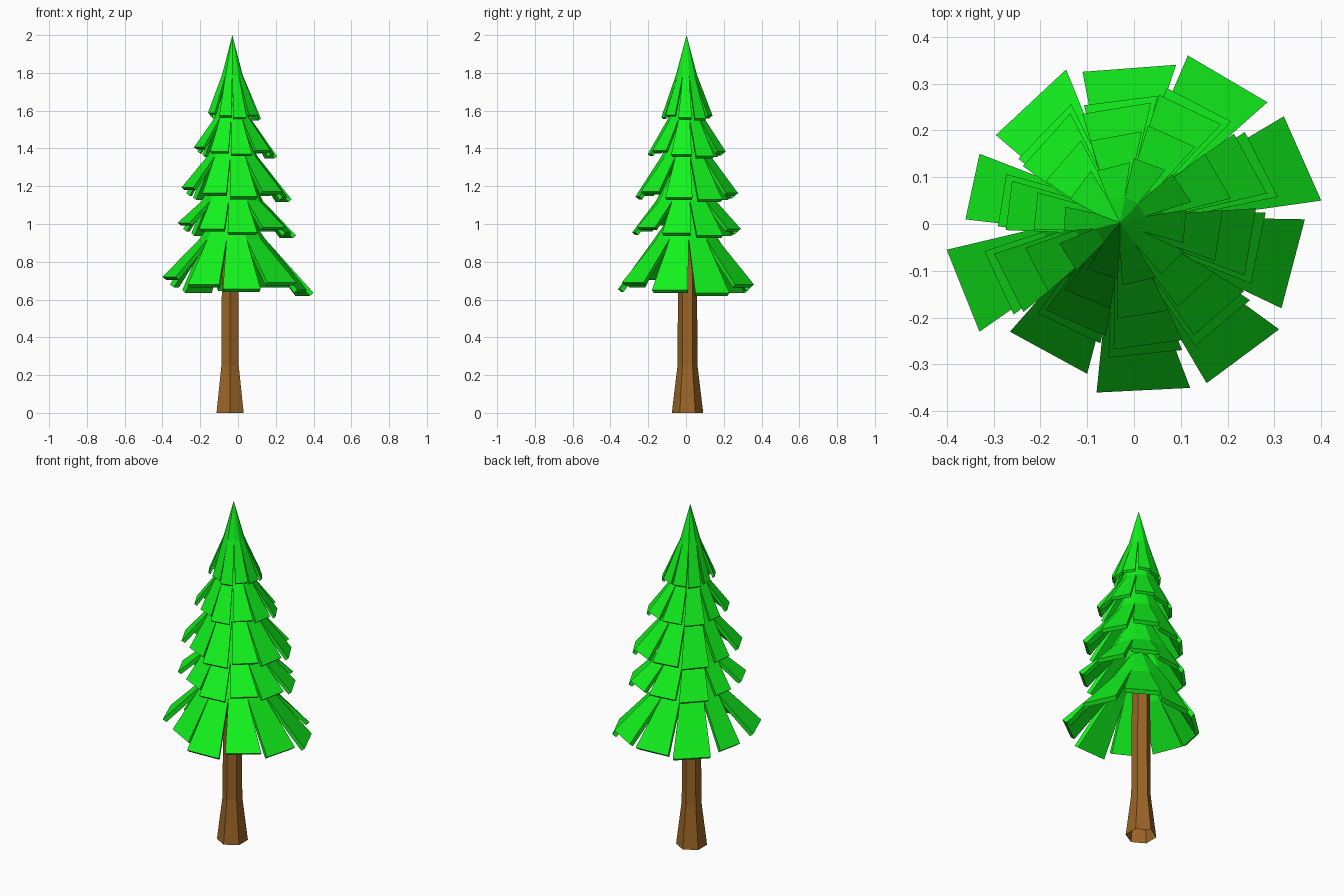
import bpy, math
from mathutils import Vector

if "Cube" in bpy.data.objects:
    bpy.data.objects.remove(bpy.data.objects["Cube"])


def material(name, rgb):
    m = bpy.data.materials.new(name)
    m.diffuse_color = (*rgb, 1)
    m.use_nodes = True
    m.node_tree.nodes["Principled BSDF"].inputs["Base Color"].default_value = m.diffuse_color
    return m


def add_mesh(name, verts, faces, mat):
    me = bpy.data.meshes.new(name)
    me.from_pydata(verts, [], faces)
    me.materials.append(mat)
    ob = bpy.data.objects.new(name, me)
    bpy.context.collection.objects.link(ob)
    return ob


green = material("needles", (0.006, 0.9, 0.012))
brown = material("bark", (0.33, 0.13, 0.02))

# Trunk: flared six-sided tube
verts, faces = [], []
for r, z in [(0.083, 0), (0.053, 0.25), (0.048, 1.1)]:
    for i in range(6):
        a = math.radians(90 + 60 * i)
        verts.append((-0.042 + r * math.cos(a), 0.008 + r * math.sin(a), z))
for k in range(2):
    for i in range(6):
        j = (i + 1) % 6
        faces.append((k * 6 + i, k * 6 + j, k * 6 + 6 + j, k * 6 + 6 + i))
add_mesh("trunk", verts, faces, brown)

# Ten drooping flaps, clockwise from the back: two tip corners and tip height
FLAPS = [
    (-0.11, 0.325, 0.09, 0.34, 0.66), (0.115, 0.36, 0.285, 0.26, 0.68),
    (0.32, 0.23, 0.40, 0.05, 0.635), (0.365, 0.01, 0.315, -0.18, 0.65),
    (0.31, -0.225, 0.155, -0.34, 0.69), (0.12, -0.35, -0.08, -0.36, 0.655),
    (-0.10, -0.32, -0.265, -0.23, 0.68), (-0.33, -0.23, -0.40, -0.055, 0.72),
    (-0.36, 0.01, -0.33, 0.15, 0.68), (-0.295, 0.19, -0.145, 0.33, 0.65),
]
AXIS = Vector((-0.03, 0.003))


def tier(name, scale, turn, tip_z, split, top, thick):
    """Cone shell whose skirt is cut into ten separate flaps."""
    t = math.radians(turn)
    tips = []
    for x0, y0, x1, y1, z in FLAPS:
        pair = []
        for x, y in ((x0, y0), (x1, y1)):
            d = (Vector((x, y)) - AXIS) * scale
            pair.append(Vector((d.x * math.cos(t) - d.y * math.sin(t),
                                d.x * math.sin(t) + d.y * math.cos(t))))
        tips.append((pair, tip_z + (z - 0.655) * scale))
    n = len(tips)
    dirs = [(tips[i - 1][0][1].normalized() + tips[i][0][0].normalized()).normalized()
            for i in range(n)]
    # Outer skin: top ring, split ring, then two tip corners per flap
    outer = [(d * r, z) for r, z in (top, split) for d in dirs]
    outer += [(d, z) for pair, z in tips for d in pair]
    m = len(outer)
    verts = [(*(AXIS + d), z) for d, z in outer]
    # Inner skin: moved inward and down, so it stays hidden from above
    for d, z in outer:
        p = AXIS + d * (max(d.length - thick, 0) / d.length if d.length else 0)
        verts.append((p.x, p.y, z - thick * 0.8))
    faces = []
    for i in range(n):
        j, b = (i + 1) % n, 2 * n + 2 * i
        roof = (i, j, n + j, n + i) if top[0] else (i, n + j, n + i)
        flap = (n + i, n + j, b + 1, b)
        for f in (roof, flap):
            faces.append(f)
            faces.append(tuple(v + m for v in reversed(f)))
        # Flap sides and tip
        for a, c in ((n + j, b + 1), (b + 1, b), (b, n + i)):
            faces.append((c, a, a + m, c + m))
    add_mesh(name, verts, faces, green)


# Branch tiers: scale, turn, tip height, (radius, z) of split ring and top ring
tier("branches_bottom", 1.00, 0, 0.655, (0.175, 0.92), (0.05, 1.10), 0.02)
tier("branches_lower", 0.79, 3, 0.955, (0.165, 1.12), (0.05, 1.33), 0.018)
tier("branches_middle", 0.74, 5, 1.145, (0.133, 1.36), (0.04, 1.55), 0.018)
tier("branches_upper", 0.56, 6, 1.37, (0.097, 1.56), (0.03, 1.75), 0.014)
tier("branches_top", 0.365, 10, 1.565, (0.056, 1.79), (0, 2.0), 0.012)
